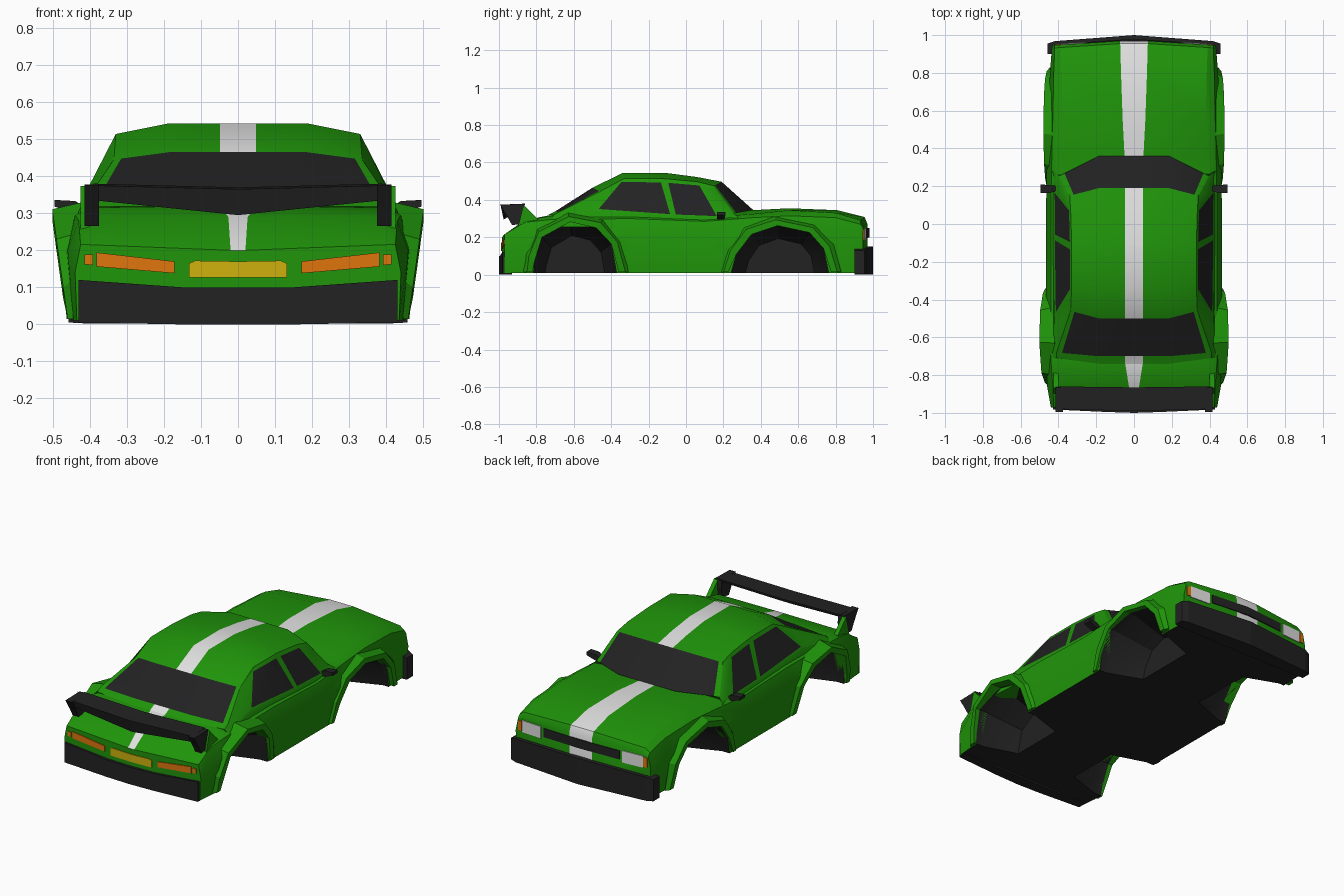
import bpy, bmesh, math
from mathutils import Vector

if "Cube" in bpy.data.objects:
    bpy.data.objects.remove(bpy.data.objects["Cube"])

COLOURS = {
    "green_paint": (0.014, 0.30, 0.003), "black_trim": (0.016, 0.016, 0.017),
    "white_stripe": (0.76, 0.76, 0.76), "orange_lens": (0.75, 0.18, 0.004),
    "yellow_plate": (0.62, 0.44, 0.004)}
MATS = {}
for n, c in COLOURS.items():
    MATS[n] = bpy.data.materials.new(n)
    MATS[n].diffuse_color = (*c, 1)
NAMES = list(COLOURS)
GREEN, BLACK, WHITE, ORANGE, YELLOW = range(5)


def loft(name, rings, mat=GREEN, rule=None, caps=None, cap_rule=None):
    """Join closed rings of points; caps lists the index polygons closing each end."""
    bm = bmesh.new()
    vs = [[bm.verts.new(p) for p in r] for r in rings]
    n = len(rings[0])
    for i in range(len(rings) - 1):
        for j in range(n):
            k = (j + 1) % n
            f = bm.faces.new((vs[i][j], vs[i][k], vs[i + 1][k], vs[i + 1][j]))
            f.material_index = rule(i, j) if rule else mat
    for e, row in enumerate((vs[0], vs[-1])):
        for c, idx in enumerate(caps or [range(n)]):
            f = bm.faces.new([row[q] for q in idx])
            f.material_index = cap_rule(e, c) if cap_rule else mat
    bmesh.ops.recalc_face_normals(bm, faces=bm.faces)
    me = bpy.data.meshes.new(name)
    bm.to_mesh(me)
    bm.free()
    for m in NAMES:
        me.materials.append(MATS[m])
    ob = bpy.data.objects.new(name, me)
    bpy.context.collection.objects.link(ob)
    return ob


def across(name, sections, mat, sides=(1,)):
    """Loft along x from (x, [(y, z), ...]) sections, once per side."""
    for s in sides:
        tag = name if len(sides) == 1 else name + ("_right" if s > 0 else "_left")
        yield loft(tag, [[(s * x, y, z) for y, z in sec] for x, sec in sections], mat)


def activate(ob):
    bpy.ops.object.select_all(action='DESELECT')
    ob.select_set(True)
    bpy.context.view_layer.objects.active = ob


def lerp(a, b, t):
    return tuple(Vector(a).lerp(Vector(b), t))


def mirrored(half):
    return half + [(-x, y, z) for x, y, z in reversed(half)]


# Lower body: y, bow, stripe x, z, deck edge x, z, shoulder x, z, waist x, z, sill x
STATIONS = [
    (-.97, -.015, .02, .20, .40, .215, .425, .215, .44, .14, .435),
    (-.86, -.005, .026, .29, .39, .29, .43, .28, .46, .20, .445),
    (-.72, 0, .05, .32, .40, .315, .44, .295, .465, .20, .45),
    (-.30, 0, .05, .32, .41, .32, .44, .30, .465, .22, .45),
    (.10, 0, .05, .31, .41, .305, .44, .285, .465, .20, .45),
    (.36, 0, .05, .345, .40, .325, .435, .305, .462, .20, .45),
    (.55, 0, .06, .355, .38, .345, .43, .315, .455, .20, .445),
    (.80, .01, .069, .345, .385, .33, .425, .305, .445, .20, .435),
    (.93, .03, .073, .308, .39, .29, .42, .27, .435, .20, .43),
    (.945, .03, .073, .27, .39, .263, .42, .25, .435, .18, .43)]
rings = []
for y, bow, s, zc, wd, zd, ws, zs, wm, zm, wb in STATIONS:
    half = [(s, .01), (wb, .01), (wm, zm), (ws, zs), (wd, zd), (s, zc)]
    rings.append(mirrored([(x, y + bow * (1 - x / .45), z) for x, z in half]))
body = loft("car_body", rings,
            rule=lambda i, j: WHITE if j == 5 else BLACK if j in (0, 10, 11) else GREEN,
            caps=[range(6), (5, 6, 11, 0), range(6, 12)],
            cap_rule=lambda e, c: WHITE if e and c == 1 else GREEN)

# Wheel wells cut from the body, with raised flares around them
ARCHES = {
    "rear": ([(-.82, -.05), (-.81, .07), (-.77, .20), (-.62, .282), (-.48, .25), (-.40, .165), (-.36, -.05)],
             [(-.87, 0), (-.86, .12), (-.80, .25), (-.63, .33), (-.44, .297), (-.345, .18), (-.30, 0)], .458, .14),
    "front": ([(.225, -.05), (.27, .11), (.35, .215), (.49, .262), (.66, .225), (.735, .14), (.775, -.05)],
              [(.185, 0), (.215, .14), (.30, .26), (.47, .315), (.69, .27), (.79, .16), (.83, 0)], .462, .06)}
for end, (arch, outer, base, lean) in ARCHES.items():
    cy = (arch[0][0] + arch[-1][0]) / 2
    small = [(cy + (y - cy) * .72, -.05 + (z + .05) * .78) for y, z in arch]
    for cutter in across("well_cutter", [(.2, small), (.4, arch), (.6, arch)], BLACK, (1, -1)):
        cutter.hide_render = True
        mod = body.modifiers.new("well", 'BOOLEAN')
        mod.operation, mod.solver, mod.object = 'DIFFERENCE', 'EXACT', cutter
        activate(body)
        bpy.ops.object.modifier_apply(modifier=mod.name)
        bpy.data.objects.remove(cutter)
    for s in (1, -1):
        path = []
        for (ay, az), (oy, oz) in zip(arch, outer):
            az, oz = max(az, .015), max(oz, .015)
            my, mz = ay + (oy - ay) * .6, az + (oz - az) * .6
            xo = base + lean * mz
            xi = .445 if oz < .2 else .42
            path.append([(s * .41, ay, az), (s * xo, ay, az), (s * xo, my, mz), (s * xi, oy, oz)])
        loft(end + "_wheel_flare_" + ("right" if s > 0 else "left"), path)

# Cabin: rows of centre (y, z), roof rail and beltline points
ROWS = [
    ((-.74, .318), (.41, -.71, .318), (.43, -.71, .30)),
    ((-.70, .338), (.41, -.68, .335), (.432, -.66, .305)),
    ((-.50, .465), (.335, -.46, .445), (.425, -.56, .325)),
    ((-.34, .543), (.33, -.33, .514), (.422, -.48, .335)),
    ((-.14, .543), (.33, -.14, .514), (.428, -.08, .305)),
    ((-.10, .543), (.33, -.10, .512), (.428, -.05, .303)),
    ((.06, .522), (.335, .06, .497), (.428, .175, .295)),
    ((.19, .497), (.34, .15, .475), (.425, .235, .295)),
    ((.36, .345), (.395, .255, .328), (.43, .28, .305))]
rings = []
for (y, z), rail, belt in ROWS:
    mid = (.185, y, z)
    skirt = (belt[0] + .008, belt[1], .255)
    rings.append(mirrored([skirt, belt, lerp(belt, rail, .09), lerp(belt, rail, .9), rail,
                           lerp(rail, mid, .13), mid, (.048, y, z)]))


def cabin_rule(i, j):
    k = min(j, 14 - j)
    if (i in (1, 7) and k >= 5) or (i in (3, 5) and k == 2):
        return BLACK
    return WHITE if j == 7 else GREEN


cabin = loft("cabin", rings, rule=cabin_rule)

# Bumpers
def box(y0, y1, z0, z1):
    return [(y0, z0), (y1, z0), (y1, z1), (y0, z1)]


list(across("front_bumper", [(-.458, box(.90, .955, .005, .13)), (-.42, box(.90, .968, .003, .14)),
                             (0, box(.90, 1.0, 0, .15)),
                             (.42, box(.90, .968, .003, .14)), (.458, box(.90, .955, .005, .13))], BLACK))
list(across("rear_bumper", [(-.43, box(-.93, -.982, .005, .12)), (-.15, box(-.93, -.995, 0, .10)),
                            (0, box(-.93, -1.0, 0, .10)),
                            (.15, box(-.93, -.995, 0, .10)), (.43, box(-.93, -.982, .005, .12))], BLACK))


# Thin plates on the bowed nose and tail: list of (x, z low, z high)
def plates(name, mat, nose, pts, sides=(1,)):
    secs = []
    for x, z0, z1 in pts:
        bow = 1 - abs(x) / .45
        y = .945 + .03 * bow if nose else -.97 - .015 * bow
        d = .005 if nose else -.005
        secs.append((x, box(y - d * .6, y + d, z0, z1)))
    list(across(name, secs, mat, sides))


plates("tail_light", ORANGE, False, [(.172, .138, .17), (.382, .156, .194)], (1, -1))
plates("tail_marker", ORANGE, False, [(.392, .16, .188), (.414, .162, .189)], (1, -1))
plates("rear_plate", YELLOW, False, [(-.132, .126, .165), (-.115, .126, .172), (0, .126, .17),
                                     (.115, .126, .172), (.132, .126, .165)])
plates("grille", BLACK, True, [(-.245, .195, .245), (0, .20, .25), (.245, .195, .245)])
plates("headlight", WHITE, True, [(.262, .182, .25), (.39, .182, .25)], (1, -1))
plates("front_indicator", ORANGE, True, [(.392, .187, .246), (.415, .187, .24)], (1, -1))

# Rear wing with end plates and small green fins
tip = [(-.98, .375), (-.86, .38), (-.865, .365), (-.965, .335)]
middle = [(-.99, .365), (-.865, .37), (-.87, .355), (-.975, .295)]
list(across("rear_wing", [(-.39, tip), (0, middle), (.39, tip)], BLACK))
post = [(-.995, .375), (-.865, .378), (-.86, .33), (-.87, .272), (-.93, .265), (-.955, .31)]
list(across("wing_end_plate", [(.375, post), (.415, post)], BLACK, (1, -1)))
fin = [(-.868, .374), (-.79, .295), (-.80, .27), (-.90, .25)]
list(across("wing_fin", [(.40, fin), (.425, fin)], GREEN, (1, -1)))

# Door mirrors
list(across("door_mirror", [(.40, box(.18, .20, .29, .31)), (.44, box(.165, .205, .298, .333)),
                            (.495, box(.165, .21, .318, .336))], BLACK, (1, -1)))

# Soft panels on the body and cabin, sharp creases kept
for ob in (body, cabin):
    activate(ob)
    bpy.ops.object.shade_smooth_by_angle(angle=math.radians(28))

for m in bpy.data.materials:
    if m.users and not m.is_grease_pencil:
        m.use_nodes = True
        m.node_tree.nodes["Principled BSDF"].inputs["Base Color"].default_value = m.diffuse_color
